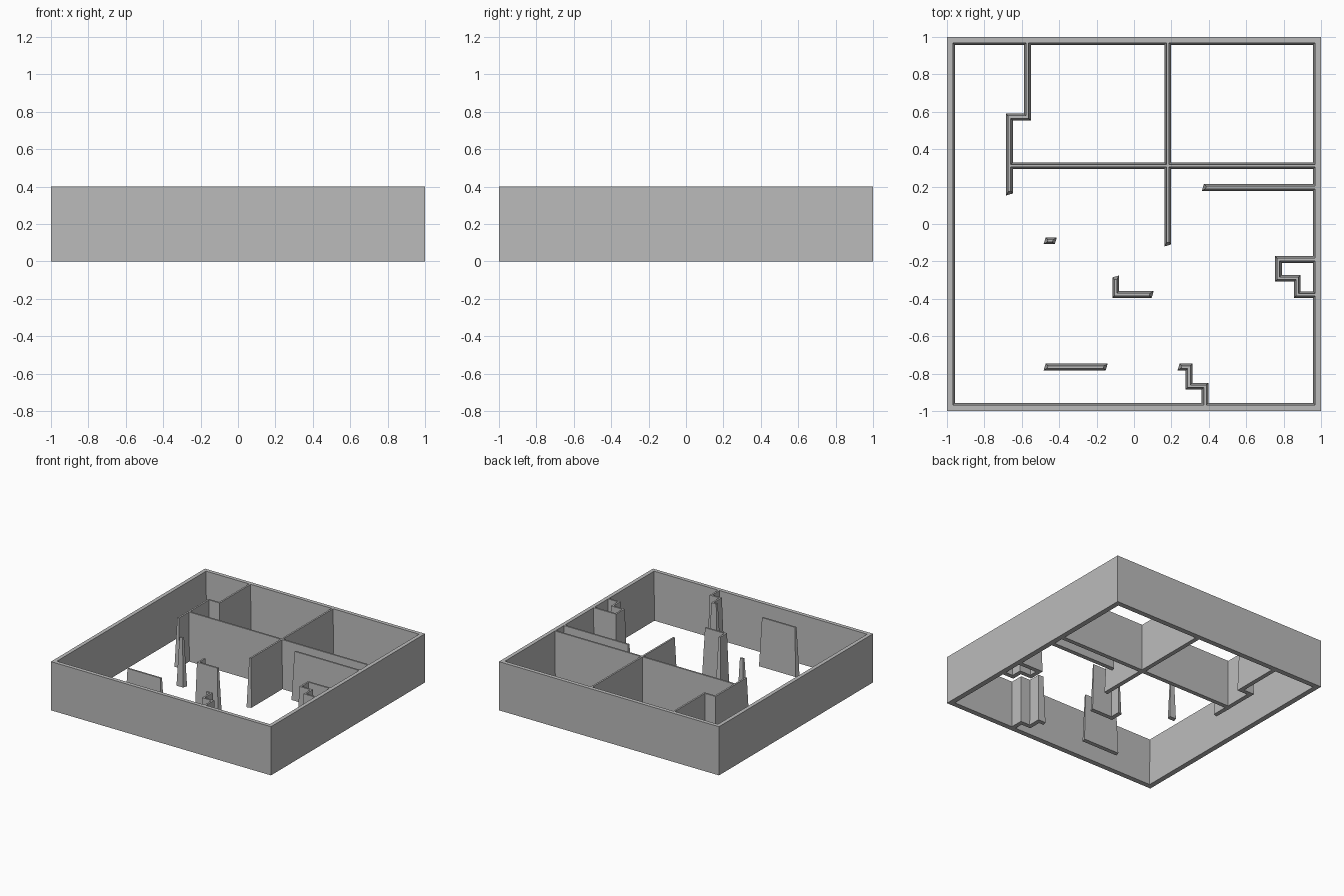
import bpy
import bmesh
from mathutils import Vector

cube = bpy.data.objects.get("Cube")
if cube:
    bpy.data.objects.remove(cube, do_unlink=True)

HEIGHT = 0.4
FOOT, CREST = 0.018, 0.007   # half thickness of inner walls at bottom and top
END_TAPER = 0.016            # how far free ends lean in at the top
SKEW = 0.3                   # slant of the wall ends in plan

grey = bpy.data.materials.new("wall grey")
grey.use_nodes = True
grey.diffuse_color = (0.5, 0.5, 0.5, 1)
grey.node_tree.nodes["Principled BSDF"].inputs["Base Color"].default_value = (0.5, 0.5, 0.5, 1)


def finish(name, bm):
    bmesh.ops.recalc_face_normals(bm, faces=bm.faces)
    mesh = bpy.data.meshes.new(name)
    bm.to_mesh(mesh)
    bm.free()
    mesh.materials.append(grey)
    obj = bpy.data.objects.new(name, mesh)
    bpy.context.collection.objects.link(obj)
    return obj


def outline(path, half, inset, z):
    """Closed plan outline around a path, with mitred corners."""
    pts = [Vector(p) for p in path]
    dirs = [(b - a).normalized() for a, b in zip(pts, pts[1:])]
    left, right = [], []
    for i, p in enumerate(pts):
        first, last = i == 0, i == len(pts) - 1
        if first or last:
            d = dirs[0] if first else dirs[-1]
            off = Vector((-d.y, d.x)) * half
            base = p + d * (inset if first else -inset)
            slant = Vector((off.y, off.x)) * SKEW
            a, b = base + off + slant, base - off - slant
        else:
            d, e = dirs[i - 1], dirs[i]
            off = Vector((-d.y - e.y, d.x + e.x)) * half
            a, b = p + off, p - off
        left.append(a)
        right.append(b)
    return [(v.x, v.y, z) for v in left + right[::-1]]


def wall(name, path):
    """Tapered wall following a path in plan."""
    bm = bmesh.new()
    low = [bm.verts.new(v) for v in outline(path, FOOT, 0, 0)]
    high = [bm.verts.new(v) for v in outline(path, CREST, END_TAPER, HEIGHT)]
    n, count = len(path), len(low)
    for i in range(count):
        j = (i + 1) % count
        bm.faces.new((low[i], low[j], high[j], high[i]))
    for ring in (low, high):
        for i in range(n - 1):
            k = count - 1 - i
            bm.faces.new((ring[i], ring[i + 1], ring[k - 1], ring[k]))
    return finish(name, bm)


# Outer enclosure: upright outside, slightly sloped inside, open top and bottom
bm = bmesh.new()
rings = []
for half, z in ((1, 0), (1, HEIGHT), (0.968, HEIGHT), (0.957, 0)):
    rings.append([bm.verts.new((sx * half, sy * half, z))
                  for sx, sy in ((-1, -1), (1, -1), (1, 1), (-1, 1))])
for a, b in zip(rings, rings[1:] + rings[:1]):
    for i in range(4):
        j = (i + 1) % 4
        bm.faces.new((a[i], a[j], b[j], b[i]))
finish("outer_walls", bm)

# Room dividers
EDGE = 0.985
wall("back_right_divider", [(-0.57, EDGE), (-0.57, 0.572), (-0.666, 0.572), (-0.666, 0.158)])
wall("cross_divider", [(-0.68, 0.312), (EDGE, 0.312)])
wall("long_divider", [(0.18, EDGE), (0.18, -0.115)])
wall("left_partition", [(0.368, 0.195), (EDGE, 0.195)])

# Stepped nooks against the outer walls
wall("left_nook", [(EDGE, -0.19), (0.772, -0.19), (0.772, -0.29),
                   (0.873, -0.29), (0.873, -0.378), (EDGE, -0.378)])
wall("front_nook", [(0.38, -EDGE), (0.38, -0.868), (0.294, -0.868),
                    (0.294, -0.765), (0.238, -0.765)])

# Free standing pieces
wall("corner_piece", [(-0.097, -0.28), (-0.097, -0.377), (0.1, -0.377)])
wall("small_post", [(-0.478, -0.09), (-0.418, -0.09)])
wall("front_panel", [(-0.478, -0.765), (-0.146, -0.765)])
